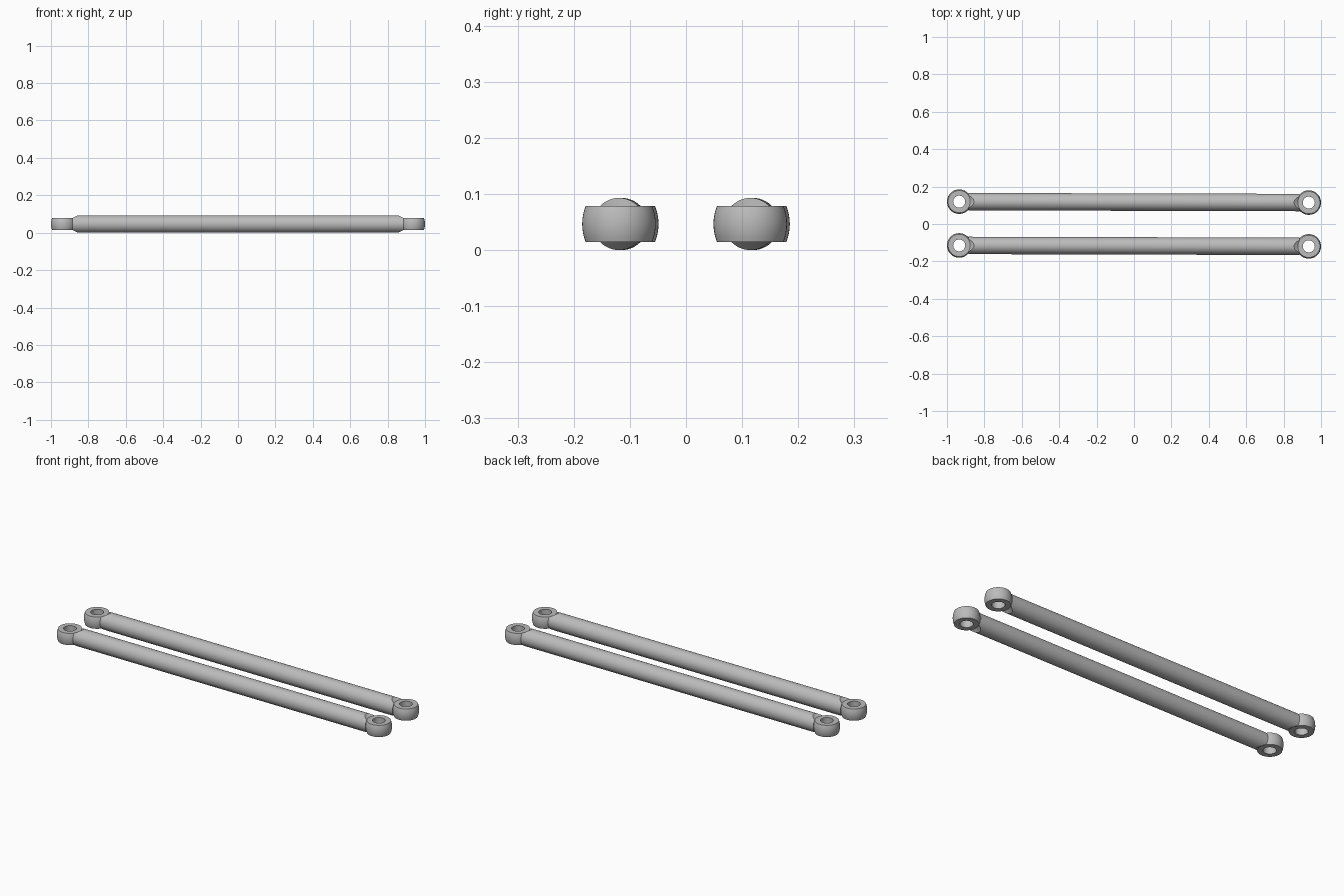
import bpy, bmesh, math
from mathutils import Matrix

if "Cube" in bpy.data.objects:
    bpy.data.objects.remove(bpy.data.objects["Cube"])

MID_Z = 0.0465        # height of the rod axis
ROD_R = 0.0465
HEAD_X = 0.9345       # eye centre along the rod
HEAD_R, RIM_R, BORE_R = 0.0655, 0.0595, 0.032
HALF_H = 0.032        # half the eye thickness
ROD_Y = 0.117
YAW = 0.0027          # slight skew of each rod

steel = bpy.data.materials.new("grey steel")
steel.use_nodes = True
GREY = (0.5, 0.5, 0.5, 1)
steel.diffuse_color = GREY
steel.node_tree.nodes["Principled BSDF"].inputs["Base Color"].default_value = GREY


def add_object(name, bm):
    bmesh.ops.recalc_face_normals(bm, faces=bm.faces)
    mesh = bpy.data.meshes.new(name)
    bm.to_mesh(mesh)
    bm.free()
    mesh.materials.append(steel)
    obj = bpy.data.objects.new(name, mesh)
    bpy.context.collection.objects.link(obj)
    return obj


def smooth(obj):
    bpy.ops.object.select_all(action='DESELECT')
    obj.select_set(True)
    bpy.context.view_layer.objects.active = obj
    bpy.ops.object.shade_smooth_by_angle(angle=math.radians(30))


def make_head(name):
    """Barrel-shaped eye with a straight bore, turned around z."""
    profile = [(BORE_R, -HALF_H)]
    for i in range(9):
        t = i / 4 - 1
        profile.append((HEAD_R - (HEAD_R - RIM_R) * t * t, t * HALF_H))
    profile.append((BORE_R, HALF_H))
    bm = bmesh.new()
    steps = 48
    rings = []
    for s in range(steps):
        a = math.tau * s / steps
        rings.append([bm.verts.new((r * math.cos(a), r * math.sin(a), z))
                      for r, z in profile])
    n = len(profile)
    for s in range(steps):
        a, b = rings[s], rings[(s + 1) % steps]
        for k in range(n):
            m = (k + 1) % n
            bm.faces.new((a[k], b[k], b[m], a[m]))
    return add_object(name, bm)


def make_scoops():
    """Conical clearances above and below both eyes."""
    bm = bmesh.new()
    for end in (-1, 1):
        for side in (-1, 1):
            place = Matrix.Translation((end * HEAD_X, 0, side * (HALF_H + 0.0095)))
            if side < 0:
                place = place @ Matrix.Rotation(math.pi, 4, 'X')
            bmesh.ops.create_cone(bm, cap_ends=True, segments=48, radius1=0.058,
                                  radius2=0.086, depth=0.02, matrix=place)
    return add_object("scoop_cutter", bm)


def make_rod(name):
    """Round bar with its ends scooped out around the eyes."""
    bm = bmesh.new()
    bmesh.ops.create_cone(bm, cap_ends=True, segments=48, radius1=ROD_R,
                          radius2=ROD_R, depth=1.77,
                          matrix=Matrix.Rotation(math.pi / 2, 4, 'Y'))
    rod = add_object(name, bm)
    cutter = make_scoops()
    cut = rod.modifiers.new("scoops", 'BOOLEAN')
    cut.operation, cut.object, cut.solver = 'DIFFERENCE', cutter, 'EXACT'
    bpy.context.view_layer.objects.active = rod
    bpy.ops.object.modifier_apply(modifier=cut.name)
    bpy.data.objects.remove(cutter)
    return rod


# Two matching rods, each with an eye at both ends
for label, y in (("front", -ROD_Y), ("back", ROD_Y)):
    frame = Matrix.Translation((0, y, MID_Z)) @ Matrix.Rotation(-YAW, 4, 'Z')
    rod = make_rod(label + "_rod")
    rod.matrix_world = frame
    smooth(rod)
    for end, x in (("right", -HEAD_X), ("left", HEAD_X)):
        head = make_head(f"{label}_{end}_eye")
        head.matrix_world = frame @ Matrix.Translation((x, 0, 0))
        smooth(head)
